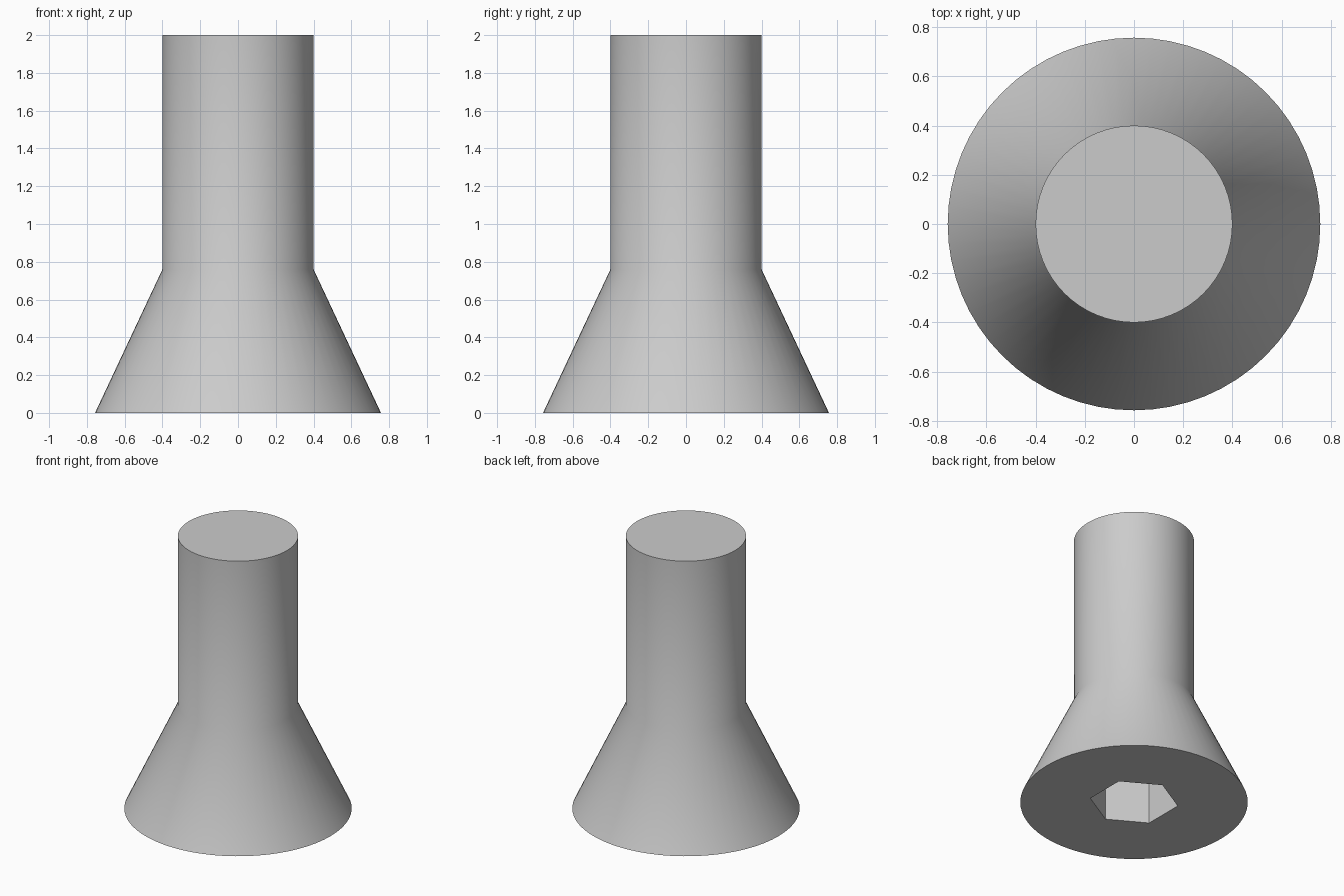
import bpy
import bmesh
from math import radians
from mathutils import Matrix, Vector

SEGMENTS = 64
SHANK_R, HEAD_R = 0.4, 0.757
NECK_Z, TOP_Z = 0.76, 2.0
SOCKET_R, SOCKET_DEPTH = 0.295, 0.45

cube = bpy.data.objects.get("Cube")
if cube:
    bpy.data.objects.remove(cube, do_unlink=True)

# Plain grey metal
metal = bpy.data.materials.new("grey_metal")
metal.use_nodes = True
grey = (0.6, 0.6, 0.6, 1)
metal.diffuse_color = grey
metal.node_tree.nodes["Principled BSDF"].inputs["Base Color"].default_value = grey


def make_object(name, bm):
    bmesh.ops.recalc_face_normals(bm, faces=bm.faces)
    mesh = bpy.data.meshes.new(name)
    bm.to_mesh(mesh)
    bm.free()
    mesh.materials.append(metal)
    obj = bpy.data.objects.new(name, mesh)
    bpy.context.collection.objects.link(obj)
    return obj


# Countersunk head and shank: one turned profile
bm = bmesh.new()
profile = [(HEAD_R, 0), (SHANK_R, NECK_Z), (SHANK_R, TOP_Z)]
verts = [bm.verts.new((r, 0, z)) for r, z in profile]
edges = [bm.edges.new(pair) for pair in zip(verts, verts[1:])]
bmesh.ops.spin(bm, geom=verts + edges, cent=(0, 0, 0), axis=(0, 0, 1),
               angle=radians(360), steps=SEGMENTS, use_merge=True)
bmesh.ops.remove_doubles(bm, verts=bm.verts, dist=0.0001)
bmesh.ops.holes_fill(bm, edges=[e for e in bm.edges if e.is_boundary], sides=0)
bolt = make_object("countersunk_bolt", bm)

# Hexagonal socket cutter, entering from the flat head
bm = bmesh.new()
bmesh.ops.create_cone(bm, cap_ends=True, segments=6, radius1=SOCKET_R,
                      radius2=SOCKET_R, depth=2 * SOCKET_DEPTH)
# Put a corner on the y axis, whatever the primitive's starting angle
corner = max(bm.verts, key=lambda v: v.co.y).co
turn = Vector((corner.x, corner.y)).angle_signed(Vector((0, 1)))
bmesh.ops.rotate(bm, verts=bm.verts, cent=(0, 0, 0),
                 matrix=Matrix.Rotation(-turn, 3, "Z"))
cutter = make_object("socket_cutter", bm)
cutter.hide_render = True

bpy.ops.object.select_all(action="DESELECT")
bolt.select_set(True)
bpy.context.view_layer.objects.active = bolt
cut = bolt.modifiers.new("hex_socket", "BOOLEAN")
cut.operation = "DIFFERENCE"
cut.solver = "EXACT"
cut.object = cutter
bpy.ops.object.modifier_apply(modifier=cut.name)
bpy.data.objects.remove(cutter, do_unlink=True)

# Smooth sides, crisp rims and socket
bpy.ops.object.shade_smooth_by_angle(angle=radians(30))
